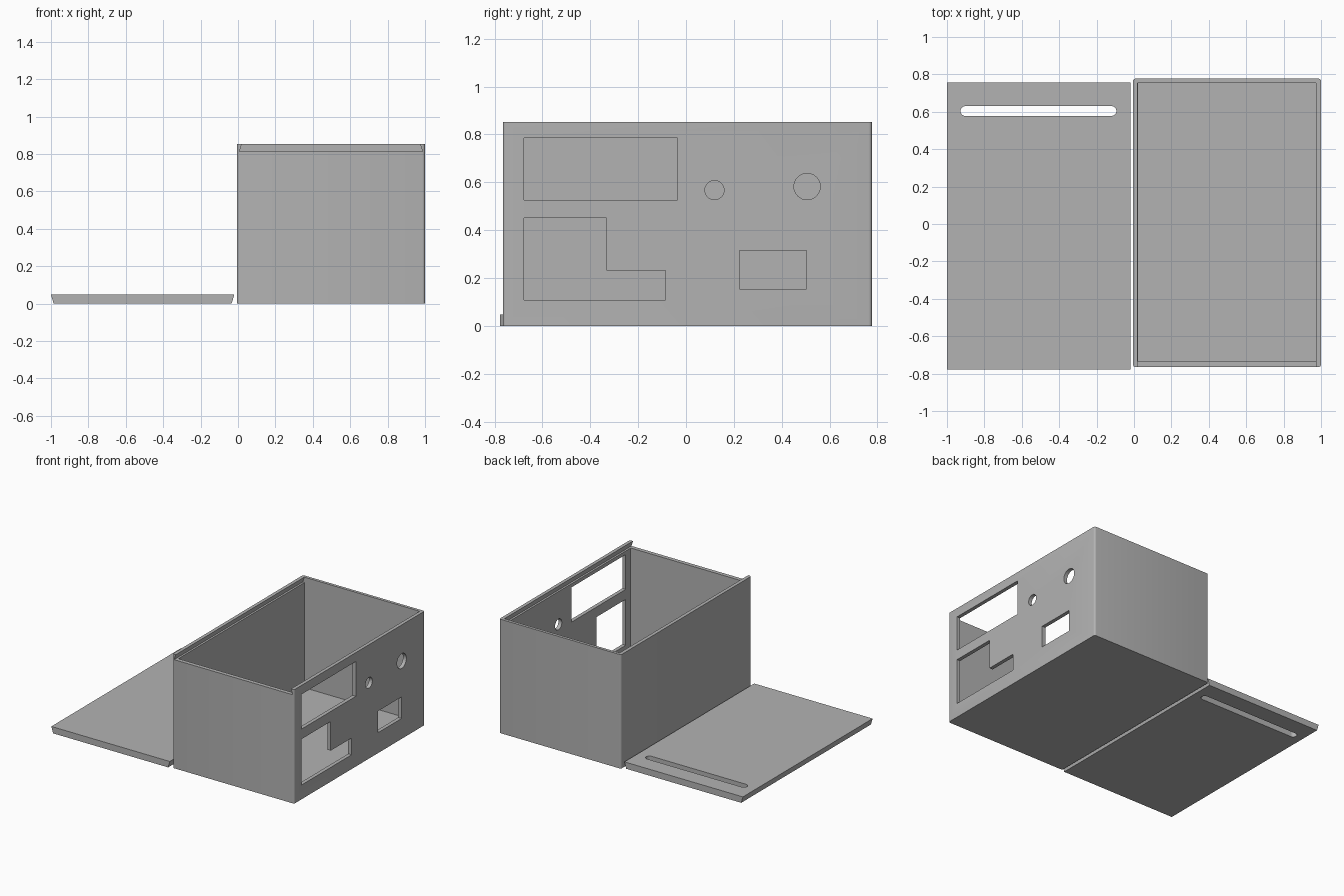
import bpy, bmesh
from math import cos, sin, pi
from mathutils import Vector

old = bpy.data.objects.get("Cube")
if old:
    bpy.data.objects.remove(old, do_unlink=True)

grey = bpy.data.materials.new("plain grey")
grey.use_nodes = True
colour = (0.45, 0.45, 0.45, 1)
grey.diffuse_color = colour
grey.node_tree.nodes["Principled BSDF"].inputs["Base Color"].default_value = colour


def prism(name, outline, axis, start, end):
    """Extrude a 2D outline along an axis; outline holds the other two axes in order."""
    def place(p, d):
        co = list(p)
        co.insert("xyz".index(axis), d)
        return Vector(co)
    bm = bmesh.new()
    base = bm.faces.new([bm.verts.new(place(p, start)) for p in outline])
    top = bmesh.ops.extrude_face_region(bm, geom=[base])["geom"]
    verts = [v for v in top if isinstance(v, bmesh.types.BMVert)]
    bmesh.ops.translate(bm, verts=verts, vec=place((0, 0), end - start))
    bmesh.ops.recalc_face_normals(bm, faces=bm.faces)
    mesh = bpy.data.meshes.new(name)
    bm.to_mesh(mesh)
    bm.free()
    mesh.materials.append(grey)
    ob = bpy.data.objects.new(name, mesh)
    bpy.context.collection.objects.link(ob)
    return ob


def rect(a0, a1, b0, b1):
    return [(a0, b0), (a1, b0), (a1, b1), (a0, b1)]


def arc(a, b, r, first=0.0, sweep=2 * pi, n=32):
    return [(a + r * cos(first + sweep * i / n), b + r * sin(first + sweep * i / n))
            for i in range(n)]


def rounded(a0, a1, b0, b1, r, n=4):
    corners = [(a1 - r, b1 - r), (a0 + r, b1 - r), (a0 + r, b0 + r), (a1 - r, b0 + r)]
    pts = []
    for k, (a, b) in enumerate(corners):
        pts += arc(a, b, r, k * pi / 2, pi / 2 * (n + 1) / n, n + 1)
    return pts


def cut(ob, cutter):
    mod = ob.modifiers.new("cut", "BOOLEAN")
    mod.operation = "DIFFERENCE"
    mod.solver = "EXACT"
    mod.object = cutter
    bpy.ops.object.select_all(action="DESELECT")
    bpy.context.view_layer.objects.active = ob
    ob.select_set(True)
    bpy.ops.object.modifier_apply(modifier=mod.name)
    bpy.data.objects.remove(cutter, do_unlink=True)


# Box body with softened upright edges, hollowed out
H = 0.852
box = prism("box", rounded(-0.006, 1.0, -0.765, 0.777, 0.014), "z", 0, H)
cut(box, prism("cavity", rect(0.022, 0.972, -0.735, 0.755), "z", 0.025, 1))

# Dovetail track for the sliding lid, open at the front
track = [(0.007, 0.812), (0.987, 0.812), (0.974, H), (0.974, 1), (0.02, 1), (0.02, H)]
cut(box, prism("lid_track", track, "y", -1, 0.755))

# Openings through the right-hand wall
openings = [
    rect(-0.676, -0.036, 0.525, 0.785),
    [(-0.676, 0.107), (-0.086, 0.107), (-0.086, 0.232),
     (-0.333, 0.232), (-0.333, 0.45), (-0.676, 0.45)],
    rect(0.223, 0.504, 0.153, 0.314),
    arc(0.119, 0.567, 0.04),
    arc(0.506, 0.582, 0.055),
]
for shape in openings:
    cut(box, prism("opening", shape, "x", 0.9, 1.1))

# Sliding lid lying beside the box, sides sloped to fit the track
profile = [(-0.986, 0), (-0.034, 0), (-0.02, 0.048), (-1, 0.048)]
lid = prism("lid", profile, "y", -0.777, 0.756)
cut(lid, prism("finger_slot", rounded(-0.928, -0.094, 0.578, 0.63, 0.0259, 8), "z", -0.1, 0.2))

for ob in (box, lid):
    bpy.ops.object.select_all(action="DESELECT")
    bpy.context.view_layer.objects.active = ob
    ob.select_set(True)
    bpy.ops.object.shade_smooth_by_angle(angle=0.52)
